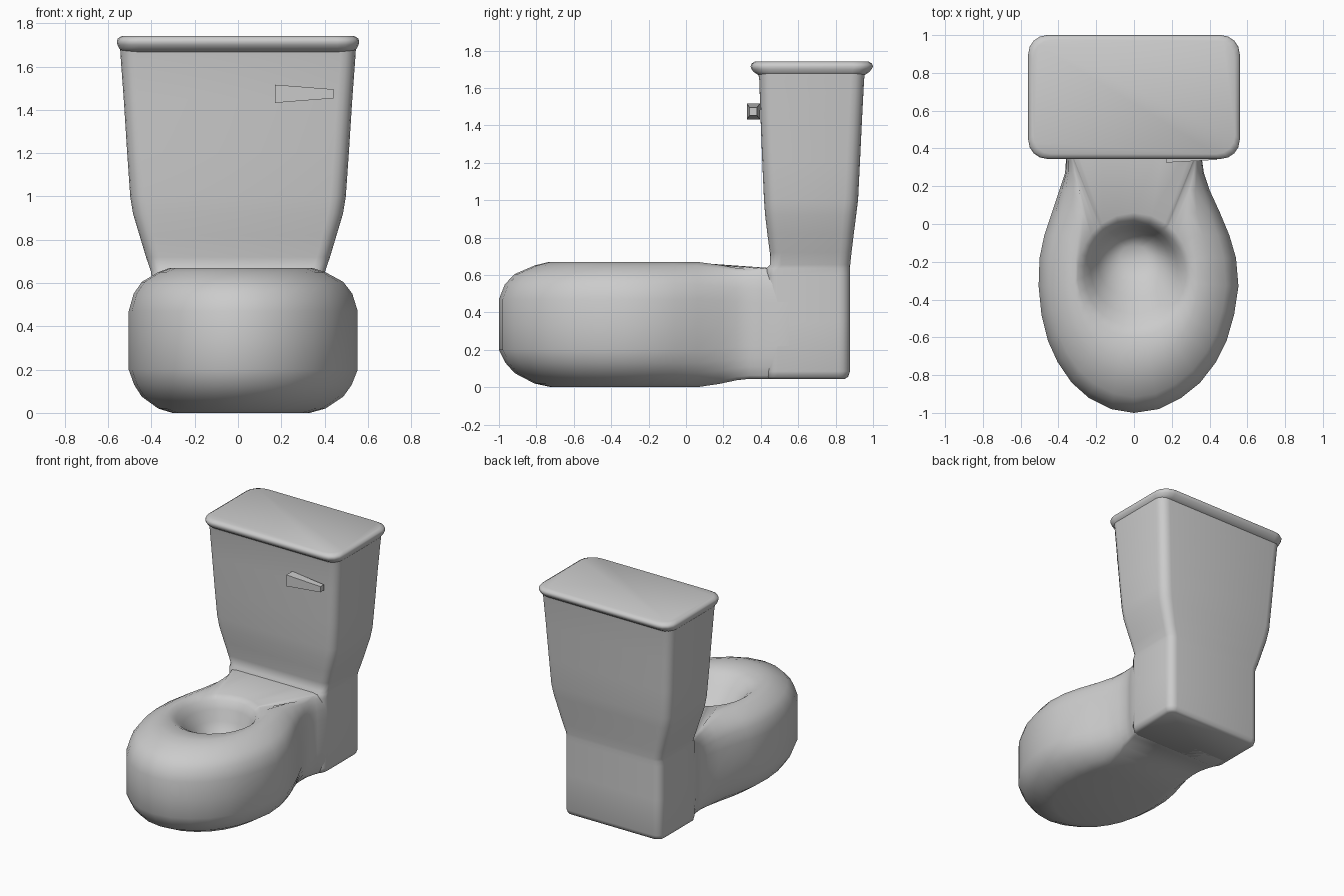
import bpy, bmesh
from math import sin, cos, atan2, pi

if "Cube" in bpy.data.objects:
    bpy.data.objects.remove(bpy.data.objects["Cube"])


def finish(name, bm, angle=None):
    bmesh.ops.remove_doubles(bm, verts=bm.verts, dist=1e-5)
    bmesh.ops.recalc_face_normals(bm, faces=bm.faces)
    me = bpy.data.meshes.new(name)
    bm.to_mesh(me)
    bm.free()
    ob = bpy.data.objects.new(name, me)
    bpy.context.collection.objects.link(ob)
    if angle:
        bpy.ops.object.select_all(action='DESELECT')
        bpy.context.view_layer.objects.active = ob
        ob.select_set(True)
        bpy.ops.object.shade_smooth_by_angle(angle=angle)
    return ob


def loft(bm, rings):
    vs = [[bm.verts.new(p) for p in r] for r in rings]
    n = len(vs[0])
    for a, b in zip(vs, vs[1:]):
        for i in range(n):
            j = (i + 1) % n
            bm.faces.new((a[i], a[j], b[j], b[i]))
    return vs


# Bowl outline seen from above: y, left half width, right half width
half = [(-.98, .12, .13), (-.92, .24, .25), (-.84, .33, .35), (-.73, .405, .435),
        (-.62, .455, .49), (-.48, .49, .53), (-.33, .505, .553), (-.18, .50, .54),
        (-.06, .475, .505), (.06, .435, .455), (.18, .395, .40), (.27, .365, .37),
        (.34, .36, .36), (.40, .375, .375), (.46, .40, .40), (.55, .40, .40), (.55, .2, .2)]
outline = [(0, -1)] + [(r, y) for y, l, r in half] + [(0, .55)]
outline += [(-l, y) for y, l, r in reversed(half)]


def bowl_ring(z, f):
    pts = []
    for x, y in outline:
        t = min(1, max(0, (y - .05) / .3))
        t = t * t * (3 - 2 * t)
        zz = z + (.045 + z * .585 / .67 - z) * t
        yy = -.3 + (y + .3) * (1 - f) if y < -.3 else y
        pts.append((x * (1 - f * (1 - .75 * t)), yy, zz))
    return pts


def basin_ring(cy, rx, ry, z):
    pts = []
    for x, y in outline:
        a = atan2((y + .28) / .72, x / .53)
        pts.append((rx * cos(a), cy + ry * sin(a), z))
    return pts


# Bowl: rounded shell that turns inward into the basin
rings = [bowl_ring(z, f) for z, f in [
    (0, .40), (.02, .27), (.075, .12), (.13, .05), (.2, 0), (.335, 0), (.47, 0),
    (.55, .045), (.605, .12), (.65, .27), (.67, .38)]]
rings += [basin_ring(*b) for b in [
    (-.27, .30, .33, .665), (-.26, .265, .28, .635), (-.24, .23, .235, .58),
    (-.21, .19, .18, .50), (-.185, .14, .12, .43), (-.17, .07, .06, .39)]]
bm = bmesh.new()
vs = loft(bm, rings)
n = len(outline)
bm.faces.new(vs[-1])
base = vs[0]
for i in range(n // 2):
    quad = [base[i], base[i + 1], base[n - i - 1], base[(n - i) % n]]
    bm.faces.new(list(dict.fromkeys(quad)))
finish("bowl", bm, pi / 3)


def rounded_rect(z, hx, y0, y1, r):
    pts = []
    for k, (sx, y) in enumerate([(1, y1), (-1, y1), (-1, y0), (1, y0)]):
        cx = sx * (hx - r)
        cy = y - r if k < 2 else y + r
        for s in range(5):
            a = (k + s / 4) * pi / 2
            pts.append((cx + r * cos(a), cy + r * sin(a), z))
    return pts


def stack(name, levels):
    bm = bmesh.new()
    v = loft(bm, [rounded_rect(*lv) for lv in levels])
    bm.faces.new(v[0])
    bm.faces.new(v[-1])
    return finish(name, bm, pi / 3)


# Pedestal and tank in one continuous column
stack("tank", [
    (.045, .37, .44, .85, .04), (.055, .39, .435, .867, .05), (.085, .40, .43, .877, .06),
    (.35, .40, .43, .877, .06), (.60, .40, .43, .877, .06), (.635, .40, .43, .877, .06),
    (.655, .403, .45, .878, .06), (.72, .425, .448, .885, .06), (.82, .455, .435, .897, .065),
    (.92, .485, .423, .91, .07), (1.0, .498, .417, .92, .07), (1.2, .512, .408, .93, .07),
    (1.45, .528, .398, .942, .07), (1.64, .542, .392, .952, .07), (1.69, .545, .385, .957, .07)])

# Lid with a rolled rim
stack("tank_lid", [
    (1.665, .535, .392, .95, .07), (1.685, .55, .362, .98, .09), (1.70, .557, .35, .992, .1),
    (1.715, .56, .345, 1.0, .1), (1.73, .555, .35, .994, .1), (1.742, .535, .37, .975, .1)])

# Flush handle: tapered bar
bm = bmesh.new()
v = loft(bm, [[(x, .36 + sy * dy, 1.474 + sz * dz)
               for sy, sz in ((-1, -1), (1, -1), (1, 1), (-1, 1))]
              for x, dy, dz in ((.17, .035, .042), (.44, .02, .021))])
bm.faces.new(v[0])
bm.faces.new(v[1])
finish("flush_handle", bm)
